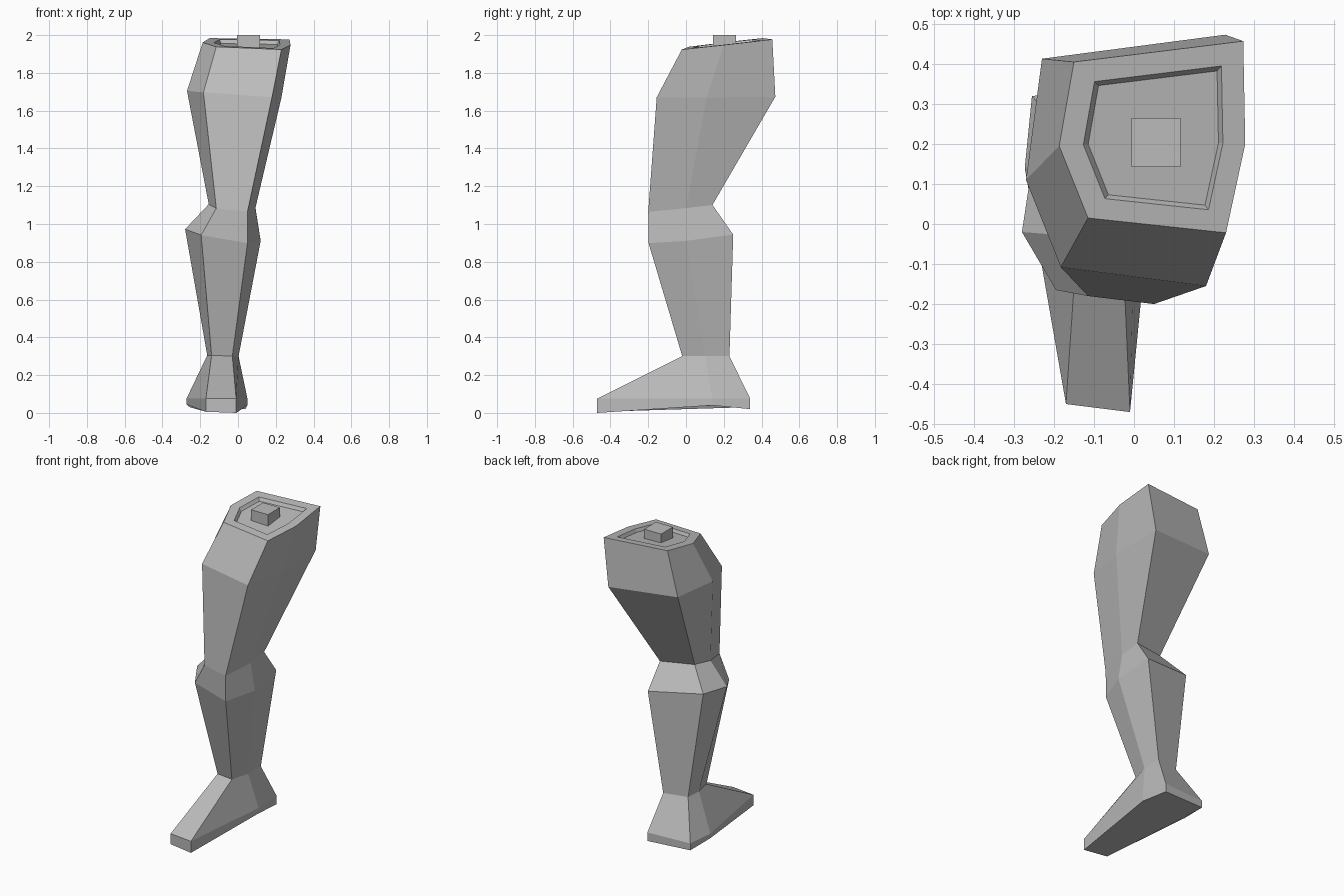
import bpy, bmesh
from mathutils import Vector

cube = bpy.data.objects.get("Cube")
if cube:
    bpy.data.objects.remove(cube, do_unlink=True)

# One plain grey for everything
grey = bpy.data.materials.new("plain_grey")
grey.use_nodes = True
grey.diffuse_color = (0.5, 0.5, 0.5, 1)
grey.node_tree.nodes["Principled BSDF"].inputs["Base Color"].default_value = grey.diffuse_color


def section(outline, height, tilt_x=0.0, tilt_y=0.0):
    """Six-sided cross-section lying on a tilted plane."""
    return [Vector((x, y, height + tilt_x * x + tilt_y * y)) for x, y in outline]


def shrink(ring, factor, drop):
    """Copy of a ring pulled towards its middle and lowered."""
    middle = sum(ring, Vector()) / len(ring)
    return [middle + (point - middle) * factor - Vector((0, 0, drop)) for point in ring]


def finish(name, bm):
    """Turn a bmesh into a flat-shaded grey object."""
    bmesh.ops.recalc_face_normals(bm, faces=bm.faces)
    mesh = bpy.data.meshes.new(name)
    bm.to_mesh(mesh)
    bm.free()
    mesh.materials.append(grey)
    part = bpy.data.objects.new(name, mesh)
    bpy.context.scene.collection.objects.link(part)
    return part


def loft(name, rings):
    """Skin a stack of rings and close both ends."""
    bm = bmesh.new()
    loops = [[bm.verts.new(point) for point in ring] for ring in rings]
    for lower, upper in zip(loops, loops[1:]):
        for i in range(len(lower)):
            j = (i + 1) % len(lower)
            bm.faces.new((lower[i], lower[j], upper[j], upper[i]))
    bm.faces.new(loops[0][::-1])
    bm.faces.new(loops[-1])
    return finish(name, bm)


# Outlines run: front right, front left, left, back left, back right, right
foot_plan = [(-.17, -.45), (-.01, -.47), (.05, .14), (.04, .34), (-.255, .32), (-.273, .14)]
ankle_plan = [(-.14, -.01), (-.03, -.02), (.003, .1), (.003, .23), (-.155, .2), (-.163, .1)]
knee_plan = [(-.195, -.165), (.05, -.198), (.12, 0), (.1, .25), (-.25, .18), (-.28, -.02)]
bend_plan = [(-.115, -.18), (.05, -.2), (.092, 0), (.09, .14), (-.125, .09), (-.155, -.03)]
thigh_plan = [(-.183, -.108), (.18, -.155), (.23, .11), (.228, .473), (-.23, .413), (-.27, .11)]
hip_plan = [(-.115, .015), (.23, -.022), (.278, .2), (.273, .457), (-.15, .405), (-.187, .195)]

# Foot with an arched sole
foot = section(foot_plan, .075)
sole = section(foot_plan, 0)
for point, z in zip(sole, (.006, .0, .04, .02, .03, .045)):
    point.z = z

# Thigh end with a shallow recess sunk into the cut face
hip = section(hip_plan, 1.933, -.03, .115)
rim = shrink(hip, .75, 0)
recess = shrink(hip, .7, .02)

loft("leg", [
    sole,
    foot,
    section(ankle_plan, .3, -.03),
    section(knee_plan, .93, -.16, .12),
    section(bend_plan, 1.093, -.1, .12),
    section(thigh_plan, 1.685, -.07, .01),
    hip, rim, recess,
])

# Square joint peg standing in the recess
bm = bmesh.new()
bmesh.ops.create_cube(bm, size=1)
bmesh.ops.scale(bm, vec=(.122, .122, .08), verts=bm.verts)
bmesh.ops.translate(bm, vec=(.055, .204, 1.96), verts=bm.verts)
finish("joint_peg", bm)
